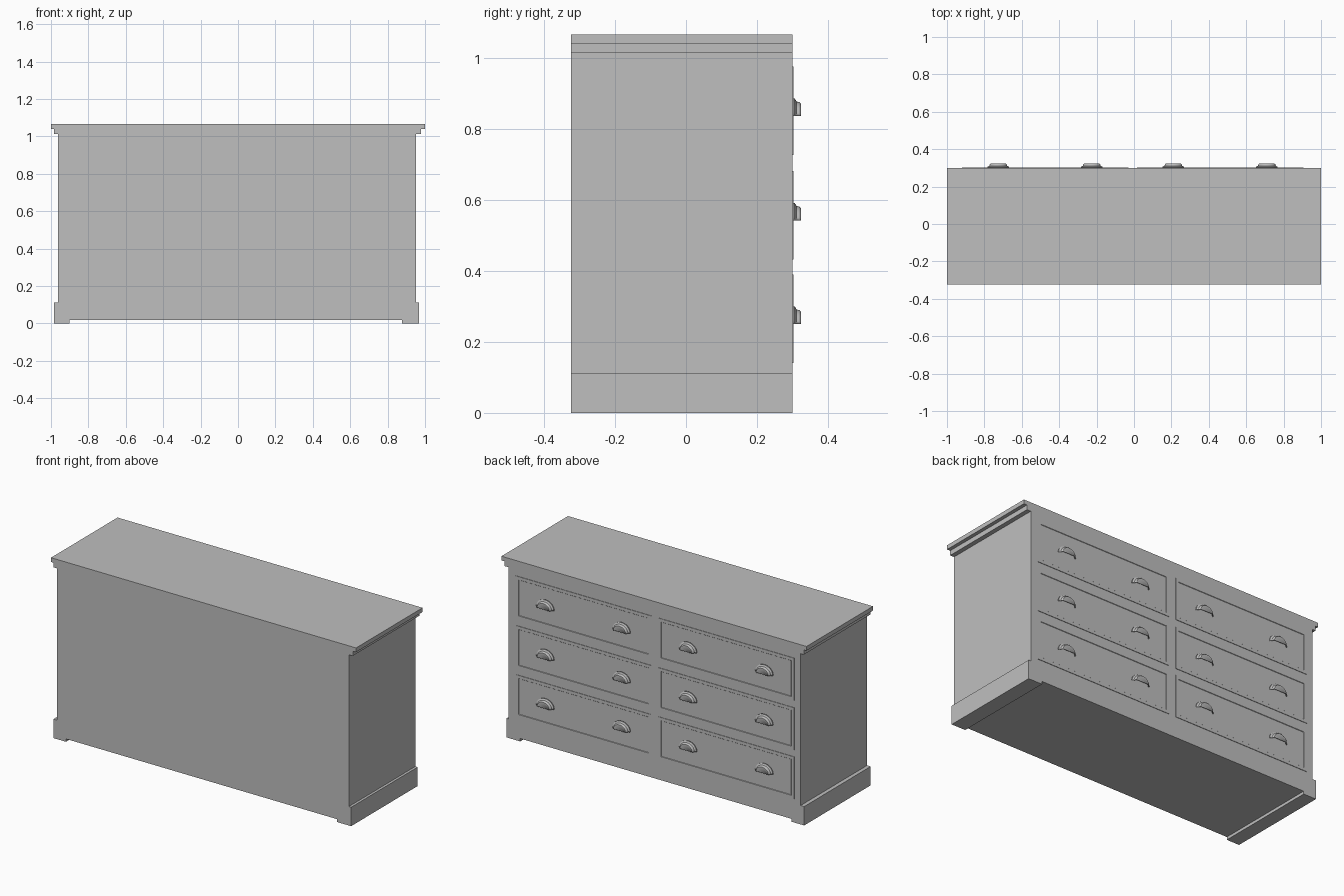
import bpy, bmesh, math

if "Cube" in bpy.data.objects:
    bpy.data.objects.remove(bpy.data.objects["Cube"], do_unlink=True)

BACK, FACE = -0.323, 0.30      # carcass depth; drawers are on the +y face
MID = -0.0075                  # centre of the drawer layout

grey = bpy.data.materials.new("plain grey")
grey.use_nodes = True
grey.diffuse_color = (0.52, 0.52, 0.52, 1)
grey.node_tree.nodes["Principled BSDF"].inputs["Base Color"].default_value = grey.diffuse_color


def add_object(name, bm):
    bmesh.ops.recalc_face_normals(bm, faces=bm.faces)
    mesh = bpy.data.meshes.new(name)
    bm.to_mesh(mesh)
    bm.free()
    mesh.materials.append(grey)
    obj = bpy.data.objects.new(name, mesh)
    bpy.context.collection.objects.link(obj)
    return obj


# Carcass: one outline with plinth, body, moulding and top, pulled through the depth
levels = [(-0.902, 0.877, 0.017), (-0.902, 0.877, 0), (-0.985, 0.968, 0),
          (-0.985, 0.968, 0.112), (-0.962, 0.953, 0.112), (-0.962, 0.953, 1.012),
          (-0.983, 0.979, 1.012), (-0.983, 0.979, 1.04), (-1, 1, 1.04), (-1, 1, 1.065)]
outline = [(l, z) for l, r, z in levels] + [(r, z) for l, r, z in reversed(levels)]
bm = bmesh.new()
face = bm.faces.new([bm.verts.new((x, BACK, z)) for x, z in outline])
pulled = bmesh.ops.extrude_face_region(bm, geom=[face])["geom"]
bmesh.ops.translate(bm, vec=(0, FACE - BACK, 0),
                    verts=[v for v in pulled if isinstance(v, bmesh.types.BMVert)])
add_object("dresser_carcass", bm)


# Drawer front: a thin raised border around a sunken panel
def drawer_front(name, x, z, width, height):
    bm = bmesh.new()
    front = FACE + 0.003
    corners = [(-1, -1), (1, -1), (1, 1), (-1, 1)]

    def ring(inset, y):
        return [bm.verts.new((x + a * (width / 2 - inset), y, z + b * (height / 2 - inset)))
                for a, b in corners]

    rings = [ring(0, FACE), ring(0, front), ring(0.018, front), ring(0.02, FACE + 0.0006)]
    for a, b in zip(rings, rings[1:]):
        for i in range(4):
            j = (i + 1) % 4
            bm.faces.new((a[i], a[j], b[j], b[i]))
    bm.faces.new(rings[-1])
    return add_object(name, bm)


# Cup pull: stacked half ellipses, open underneath
def cup_pull(name, x, z):
    bm = bmesh.new()
    steps = 16
    rings = []
    for scale, out in [(1, 0), (1, 0.006), (0.82, 0.011), (0.78, 0.019), (0.70, 0.023)]:
        arc = [math.pi * i / steps for i in range(steps + 1)]
        rings.append([bm.verts.new((x + 0.058 * scale * math.cos(a), FACE + out,
                                    z + 0.05 * scale * math.sin(a))) for a in arc])
    for a, b in zip(rings, rings[1:]):
        for i in range(steps):
            bm.faces.new((a[i], a[i + 1], b[i + 1], b[i]))
    bm.faces.new(rings[-1])
    obj = add_object(name, bm)
    # keep the shell facing outward before thickening it inward
    if max(obj.data.polygons, key=lambda p: p.center.y).normal.y < 0:
        obj.data.flip_normals()
    shell = obj.modifiers.new("shell", 'SOLIDIFY')
    shell.thickness = 0.003
    shell.offset = -1
    return obj


pulls = []
for row, z in zip(("bottom", "middle", "top"), (0.265, 0.556, 0.85)):
    for side, sign in (("right", -1), ("left", 1)):
        x = MID + sign * 0.468
        drawer_front(f"{row}_{side}_drawer", x, z, 0.89, 0.25)
        for place, offset in (("outer", 0.25), ("inner", -0.25)):
            pulls.append(cup_pull(f"{row}_{side}_{place}_pull",
                                  x + sign * offset, z - 0.015))

bpy.ops.object.select_all(action='DESELECT')
for obj in pulls:
    obj.select_set(True)
bpy.context.view_layer.objects.active = pulls[0]
bpy.ops.object.shade_smooth_by_angle(angle=math.radians(30))
